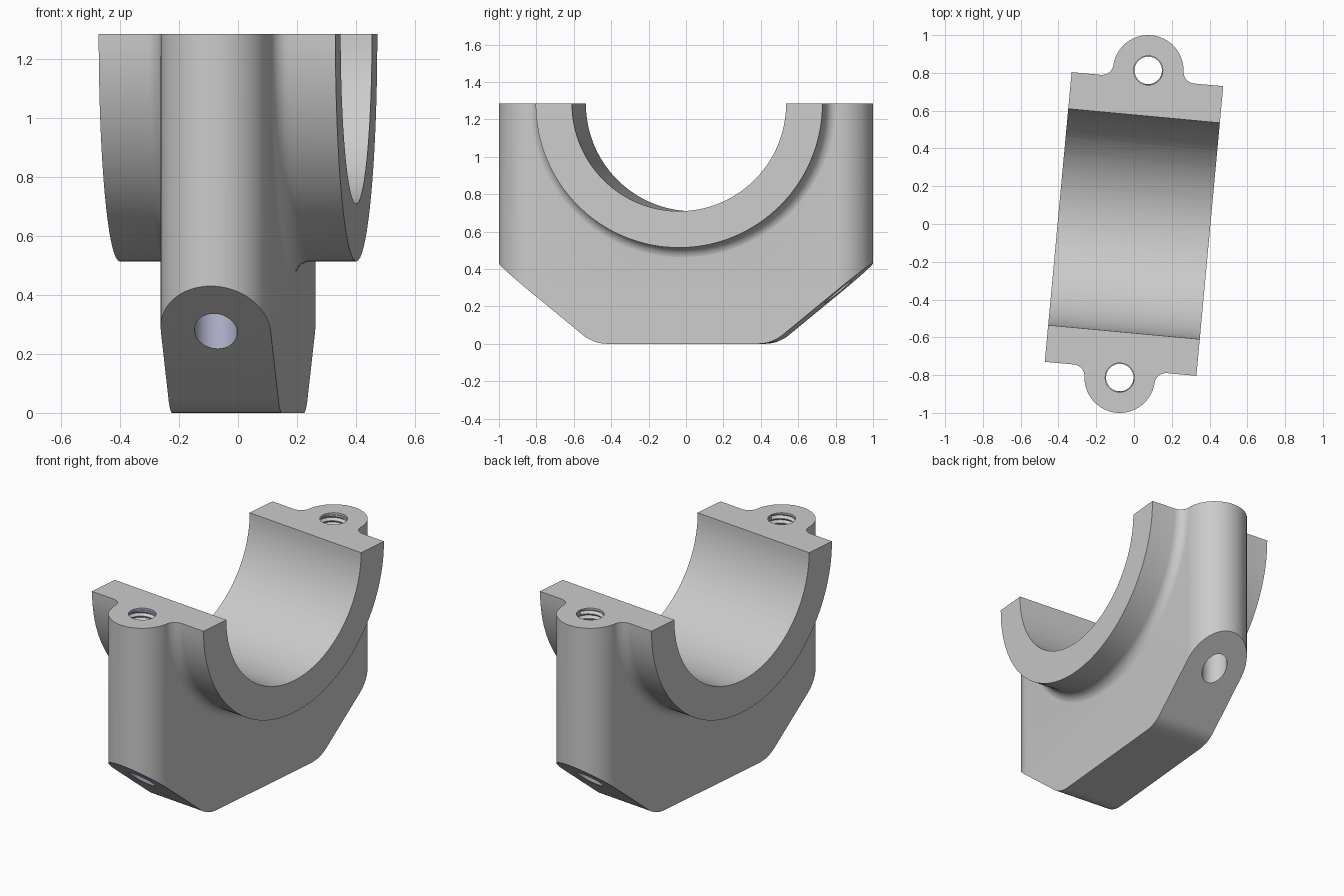
import bpy, bmesh
from math import pi, sin, cos, tan, atan, radians
from mathutils import Vector

if "Cube" in bpy.data.objects:
    bpy.data.objects.remove(bpy.data.objects["Cube"])

TILT = radians(5.3)
TOP = 1.284            # split plane, also the bore axis height
BORE, SHELL = 0.575, 0.77
HALF_LEN, HALF_WEB = 0.403, 0.187
BOLT_Y = (1 - HALF_WEB) / cos(TILT)
HOLE = 0.0725


def make(name, bm):
    bmesh.ops.recalc_face_normals(bm, faces=bm.faces)
    me = bpy.data.meshes.new(name)
    bm.to_mesh(me)
    bm.free()
    ob = bpy.data.objects.new(name, me)
    bpy.context.collection.objects.link(ob)
    return ob


def prism(name, pts, vec):
    """Closed outline of 3D points extruded along vec."""
    bm = bmesh.new()
    face = bm.faces.new([bm.verts.new(p) for p in pts])
    ext = bmesh.ops.extrude_face_region(bm, geom=[face])["geom"]
    bmesh.ops.translate(bm, vec=vec, verts=[g for g in ext if isinstance(g, bmesh.types.BMVert)])
    return make(name, bm)


def circle(r, n):
    return [(r * cos(2 * pi * i / n), r * sin(2 * pi * i / n)) for i in range(n)]


def combine(target, other, op):
    mod = target.modifiers.new(op, "BOOLEAN")
    mod.object, mod.operation, mod.solver = other, op, "EXACT"
    bpy.context.view_layer.objects.active = target
    bpy.ops.object.modifier_apply(modifier=mod.name)
    bpy.data.objects.remove(other)


# Web with a round bolt boss at each end (stadium plan, extruded upward)
plan = []
for s in (1, -1):
    for i in range(33):
        a = pi * i / 32
        plan.append((s * HALF_WEB * cos(a), s * (BOLT_Y + HALF_WEB * sin(a)), -0.1))
block = prism("bearing_block", plan, (0, 0, 1.6))

# Side profile: flat foot, rounded corners, sloped ends
slope, foot, rad = 0.82, 0.479, 0.21
ang = atan(slope)
cy = foot - rad * tan(ang / 2)
half = [(cy + rad * sin(ang * i / 10), rad - rad * cos(ang * i / 10)) for i in range(11)]
half += [(1.2, slope * (1.2 - foot)), (1.2, 1.6)]
side = half + [(-y, z) for y, z in reversed(half)]
combine(block, prism("side_profile", [(-0.6, y, z) for y, z in side], (1.2, 0, 0)), "INTERSECT")

# Bearing shell: revolved section, flared with a fillet into the web
f, edge = 0.062, HALF_WEB - 0.001
sec = [(HALF_LEN, 0.45), (HALF_LEN, SHELL)]
for i in range(9):
    a = pi / 2 * i / 8
    sec.append((edge + f - f * sin(a), SHELL + f - f * cos(a)))
sec += [(-x, r) for x, r in reversed(sec)]
bm = bmesh.new()
N = 128
rings = [[bm.verts.new((x, r * cos(2 * pi * j / N), TOP + r * sin(2 * pi * j / N))) for x, r in sec]
         for j in range(N)]
for j in range(N):
    A, B = rings[j], rings[(j + 1) % N]
    for k in range(len(sec)):
        m = (k + 1) % len(sec)
        bm.faces.new((A[k], A[m], B[m], B[k]))
combine(block, make("shell", bm), "UNION")

# Bore and split plane
bore = [(-0.6, y, TOP + z) for y, z in circle(BORE, N)]
combine(block, prism("bore", bore, (1.2, 0, 0)), "DIFFERENCE")
lid = [(-2, -2, TOP), (2, -2, TOP), (2, 2, TOP), (-2, 2, TOP)]
combine(block, prism("lid", lid, (0, 0, 2)), "DIFFERENCE")


def thread_cutter(y0, z0=0.75, pitch=0.028, turns=18, n=24, crest=0.071, root=0.088):
    """Solid screw form made from a crest spiral and a root spiral."""
    bm = bmesh.new()

    def spiral(r, dz, phase_count):
        return [bm.verts.new((r * cos(2 * pi * i / n), y0 + r * sin(2 * pi * i / n),
                              z0 + dz + pitch * i / n)) for i in range(phase_count)]
    c = spiral(crest, 0, (turns + 1) * n + 1)
    r = spiral(root, pitch / 2, turns * n + 1)
    for i in range(turns * n):
        bm.faces.new((c[i], c[i + 1], r[i + 1], r[i]))
        bm.faces.new((r[i], r[i + 1], c[i + 1 + n], c[i + n]))
    mid = z0 + pitch * turns / 2
    rim = [e for e in bm.edges if e.is_boundary]
    for low in (True, False):
        part = [e for e in rim if (e.verts[0].co.z < mid) == low]
        zc = sum(e.verts[0].co.z for e in part) / len(part)
        tip = bm.verts.new((0, y0, zc))
        for e in part:
            bm.faces.new((e.verts[0], e.verts[1], tip))
    return make("thread", bm)


# Threaded bolt holes with a slightly wider mouth
for s in (1, -1):
    y0 = s * BOLT_Y
    for r, z, h in ((HOLE, -0.1, 1.6), (0.077, TOP - 0.012, 0.2)):
        ring = [(x, y0 + y, z) for x, y in circle(r, 48)]
        combine(block, prism("hole", ring, (0, 0, h)), "DIFFERENCE")
    combine(block, thread_cutter(y0), "DIFFERENCE")

# Pale blue wall of the front bolt hole
blue = bpy.data.materials.new("pale_blue")
blue.diffuse_color = (0.48, 0.49, 0.66, 1)
blue.use_nodes = True
blue.node_tree.nodes["Principled BSDF"].inputs["Base Color"].default_value = blue.diffuse_color
block.data.materials.clear()
block.data.materials.append(None)
block.data.materials.append(blue)
for p in block.data.polygons:
    d = Vector((p.center.x, p.center.y + BOLT_Y)).length
    p.material_index = 1 if d < 0.095 and abs(p.normal.z) < 0.3 else 0

# Smooth curved faces, keep the machined edges sharp, then tilt about z
bpy.ops.object.select_all(action="DESELECT")
block.select_set(True)
bpy.context.view_layer.objects.active = block
bpy.ops.object.shade_smooth_by_angle(angle=radians(25))
block.rotation_euler.z = -TILT
